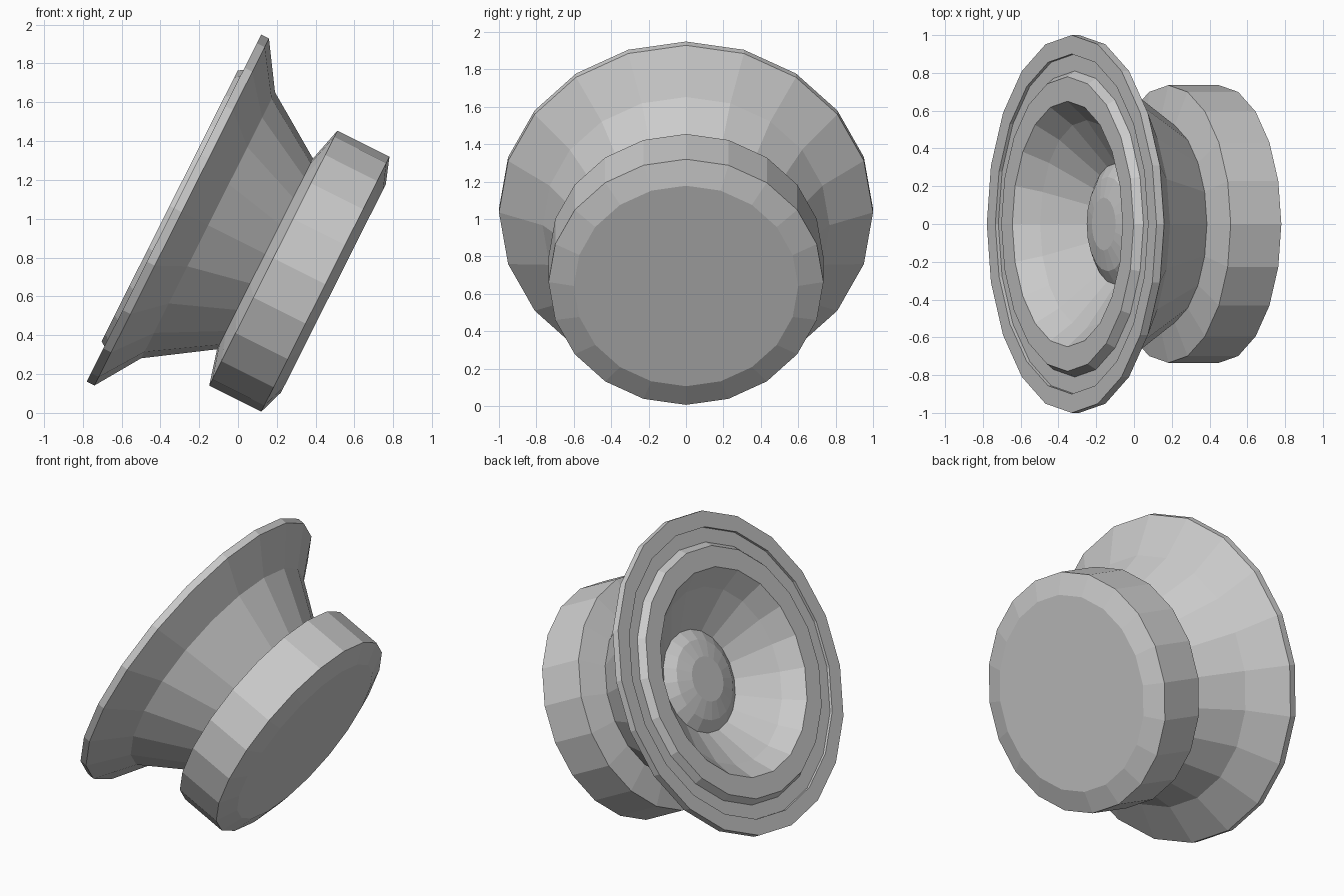
import bpy, bmesh, math
from mathutils import Matrix

if "Cube" in bpy.data.objects:
    bpy.data.objects.remove(bpy.data.objects["Cube"], do_unlink=True)

SIDES = 20
# Local z is the speaker axis, tilted to face left and up
TILT = Matrix.Translation((-0.33, 0, 1.055)) @ Matrix.Rotation(math.radians(-63.3), 4, 'Y')

grey = bpy.data.materials.new("plain_grey")
grey.use_nodes = True
COLOUR = (0.6, 0.6, 0.6, 1)
grey.diffuse_color = COLOUR
grey.node_tree.nodes["Principled BSDF"].inputs["Base Color"].default_value = COLOUR


def lathe(name, profile):
    """Revolve (radius, height) points, listed from the front inside to the back."""
    bm = bmesh.new()
    rings = []
    for r, z in profile:
        ring = []
        for i in range(SIDES):
            a = math.tau * i / SIDES
            ring.append(bm.verts.new((r * math.cos(a), r * math.sin(a), z)))
        rings.append(ring)
    for inner, outer in zip(rings, rings[1:]):
        for i in range(SIDES):
            k = (i + 1) % SIDES
            bm.faces.new((inner[i], outer[i], outer[k], inner[k]))
    return bm, rings, name


def finish(part, cap_front=False, cap_back=False):
    bm, rings, name = part
    if cap_front:
        bm.faces.new(rings[0])
    if cap_back:
        bm.faces.new(rings[-1][::-1])
    mesh = bpy.data.meshes.new(name)
    bm.to_mesh(mesh)
    bm.free()
    mesh.materials.append(grey)
    obj = bpy.data.objects.new(name, mesh)
    bpy.context.collection.objects.link(obj)
    obj.matrix_world = TILT


# Flange with a shallow recess, flaring back to the magnet
finish(lathe("basket_frame", [(0.81, -0.018), (0.9, -0.018), (0.9, 0), (1, 0),
                              (1, -0.045), (0.767, -0.197), (0.55, -0.525)]))
# Raised ring around the cone
finish(lathe("surround", [(0.65, 0.025), (0.78, 0.025), (0.81, -0.018)]))
# Hollow cone
finish(lathe("cone", [(0.32, -0.26), (0.55, -0.09), (0.65, 0.025)]))
# Domed centre
finish(lathe("dust_cap", [(0.14, -0.19), (0.25, -0.215), (0.32, -0.26)]), cap_front=True)
# Chamfered magnet block
finish(lathe("magnet", [(0.55, -0.525), (0.735, -0.573), (0.735, -0.873), (0.6, -0.92)]),
       cap_front=True, cap_back=True)
